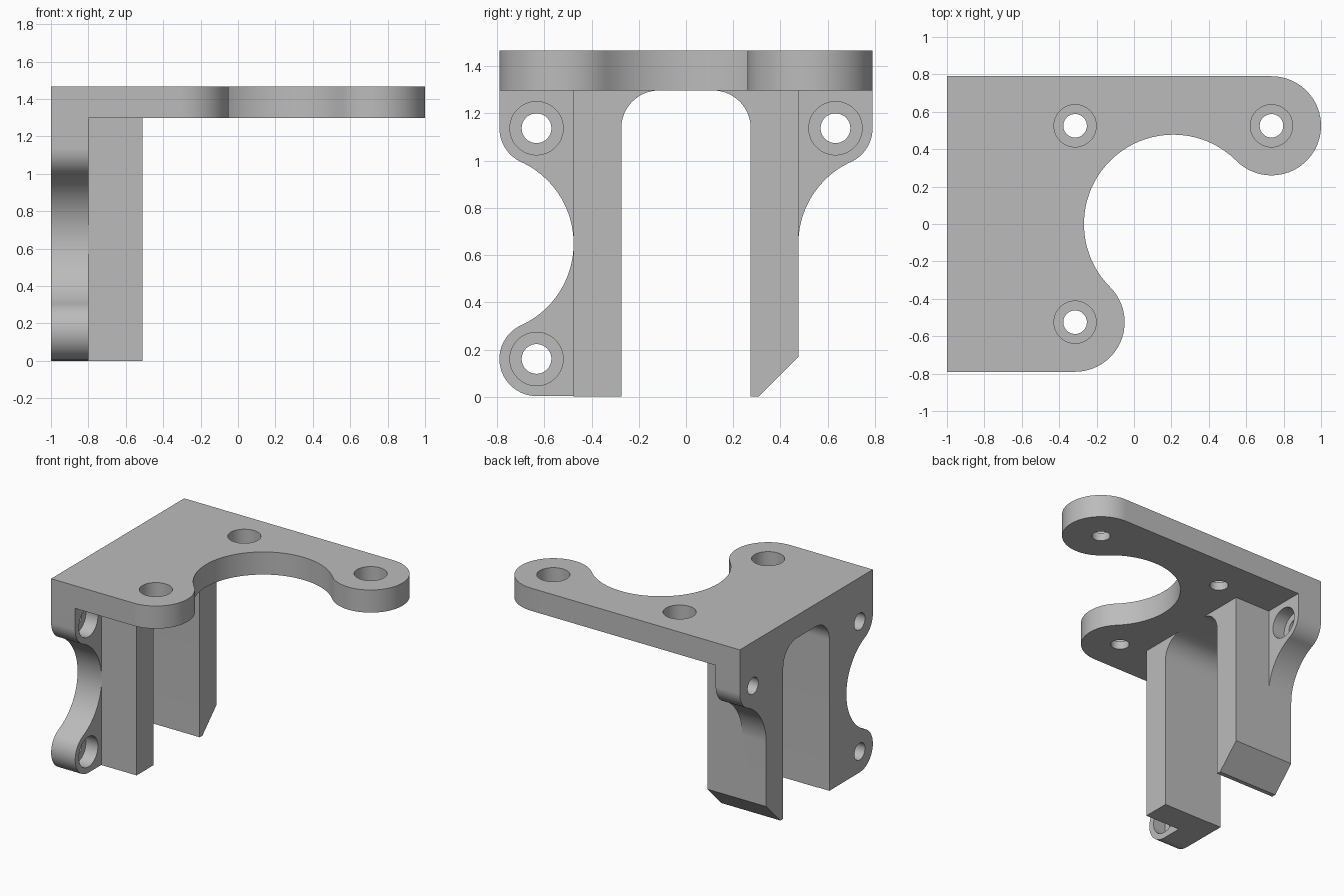
import bpy
import bmesh
from math import cos, sin, radians
from mathutils import Vector

if "Cube" in bpy.data.objects:
    bpy.data.objects.remove(bpy.data.objects["Cube"])

grey = bpy.data.materials.new("light grey")
grey.use_nodes = True
grey.diffuse_color = (0.5, 0.5, 0.5, 1)
grey.node_tree.nodes["Principled BSDF"].inputs["Base Color"].default_value = (0.5, 0.5, 0.5, 1)


def arc(centre, radius, start, end, steps=32):
    """Points along an arc, angles in degrees."""
    angles = [radians(start + (end - start) * i / steps) for i in range(steps + 1)]
    return [(centre[0] + radius * cos(a), centre[1] + radius * sin(a)) for a in angles]


def prism(name, outline, low, high, axis="z"):
    """Extrude a 2D outline: (x, y) along z, or (y, z) along x."""
    bm = bmesh.new()
    place = (lambda p: (p[0], p[1], low)) if axis == "z" else (lambda p: (low, p[0], p[1]))
    face = bm.faces.new([bm.verts.new(place(p)) for p in outline])
    bmesh.ops.remove_doubles(bm, verts=bm.verts, dist=0.0001)
    move = Vector((0, 0, high - low)) if axis == "z" else Vector((high - low, 0, 0))
    result = bmesh.ops.extrude_face_region(bm, geom=list(bm.faces), use_keep_orig=True)
    bmesh.ops.translate(bm, vec=move, verts=[v for v in result["geom"] if isinstance(v, bmesh.types.BMVert)])
    bmesh.ops.recalc_face_normals(bm, faces=bm.faces)
    mesh = bpy.data.meshes.new(name)
    bm.to_mesh(mesh)
    bm.free()
    mesh.materials.append(grey)
    obj = bpy.data.objects.new(name, mesh)
    bpy.context.collection.objects.link(obj)
    return obj


def combine(target, other, operation):
    """Apply a boolean and discard the second solid."""
    mod = target.modifiers.new("combine", "BOOLEAN")
    mod.operation, mod.solver, mod.object = operation, "EXACT", other
    bpy.context.view_layer.objects.active = target
    bpy.ops.object.modifier_apply(modifier=mod.name)
    bpy.data.objects.remove(other)


HALF, TOP, UNDER = 0.79, 1.467, 1.297
INSIDE = 1.38           # height buried in the top plate
BACK, WALL, RIB = -1.0, -0.8, -0.51

# Top plate: two lobes joined by a large tangent cut-out
lobe = 0.265
ring = 0.21
near, far = (ring - 0.525, -0.525), (ring + 0.525, 0.525)
plate_outline = [(BACK, -HALF)]
plate_outline += arc(near, lobe, -90, 45)
plate_outline += arc((ring, 0), 0.525 * 2 ** 0.5 - lobe, 225, 45, 64)[1:]
plate_outline += arc(far, lobe, 225, 450, 48)[1:]
plate_outline += [(BACK, HALF)]
bracket = prism("mounting_bracket", plate_outline, UNDER, TOP)

# Wall: ears around the screw holes, scooped sides and a chamfered foot
ear, ear_y, low_z, high_z = 0.157, 0.633, 0.16, 1.137
scoop, scoop_y, scoop_z = 0.38, 0.856, (low_z + high_z) / 2
side = scoop_y - scoop
lean = 65.4
foot = [(side - 0.17, 0), (side, 0.17)]
wall_outline = foot + arc((scoop_y, scoop_z), scoop, 180, 180 - lean)
wall_outline += arc((ear_y, high_z), ear, -lean, 0)[1:]
wall_outline += [(HALF, INSIDE), (-HALF, INSIDE)]
wall_outline += arc((-ear_y, high_z), ear, 180, 180 + lean)
wall_outline += arc((-scoop_y, scoop_z), scoop, lean, -lean, 48)[1:]
wall_outline += arc((-ear_y, low_z), ear, 180 - lean, 270)[1:]
combine(bracket, prism("wall", wall_outline, BACK, WALL, "x"), "UNION")

# Rib block behind the slot, split into two legs by the slot
rib_outline = foot + [(side, INSIDE), (-side, INSIDE), (-side, 0)]
combine(bracket, prism("ribs", rib_outline, BACK + 0.1, RIB, "x"), "UNION")

# Round-cornered slot between the legs
slot, corner = 0.274, 0.16
slot_outline = [(-slot, -0.1), (slot, -0.1)]
slot_outline += arc((slot - corner, UNDER - corner), corner, 0, 90, 16)
slot_outline += arc((corner - slot, UNDER - corner), corner, 90, 180, 16)
combine(bracket, prism("slot", slot_outline, BACK - 0.1, RIB + 0.1, "x"), "DIFFERENCE")

# Counterbored screw holes through the plate and the wall
bore, hole = 0.113, 0.063
for spot in (near, far, (near[0], far[1])):
    combine(bracket, prism("hole", arc(spot, hole, 0, 360, 40), UNDER - 0.1, TOP + 0.1), "DIFFERENCE")
    combine(bracket, prism("bore", arc(spot, bore, 0, 360, 48), TOP - 0.11, TOP + 0.1), "DIFFERENCE")
for spot in ((-ear_y, low_z), (-ear_y, high_z), (ear_y, high_z)):
    combine(bracket, prism("hole", arc(spot, hole, 0, 360, 40), BACK - 0.1, WALL + 0.1, "x"), "DIFFERENCE")
    combine(bracket, prism("bore", arc(spot, bore, 0, 360, 48), WALL - 0.1, WALL + 0.1, "x"), "DIFFERENCE")

# Smooth curves, crisp edges
bpy.context.view_layer.objects.active = bracket
bracket.select_set(True)
bpy.ops.object.shade_smooth_by_angle(angle=radians(30))
